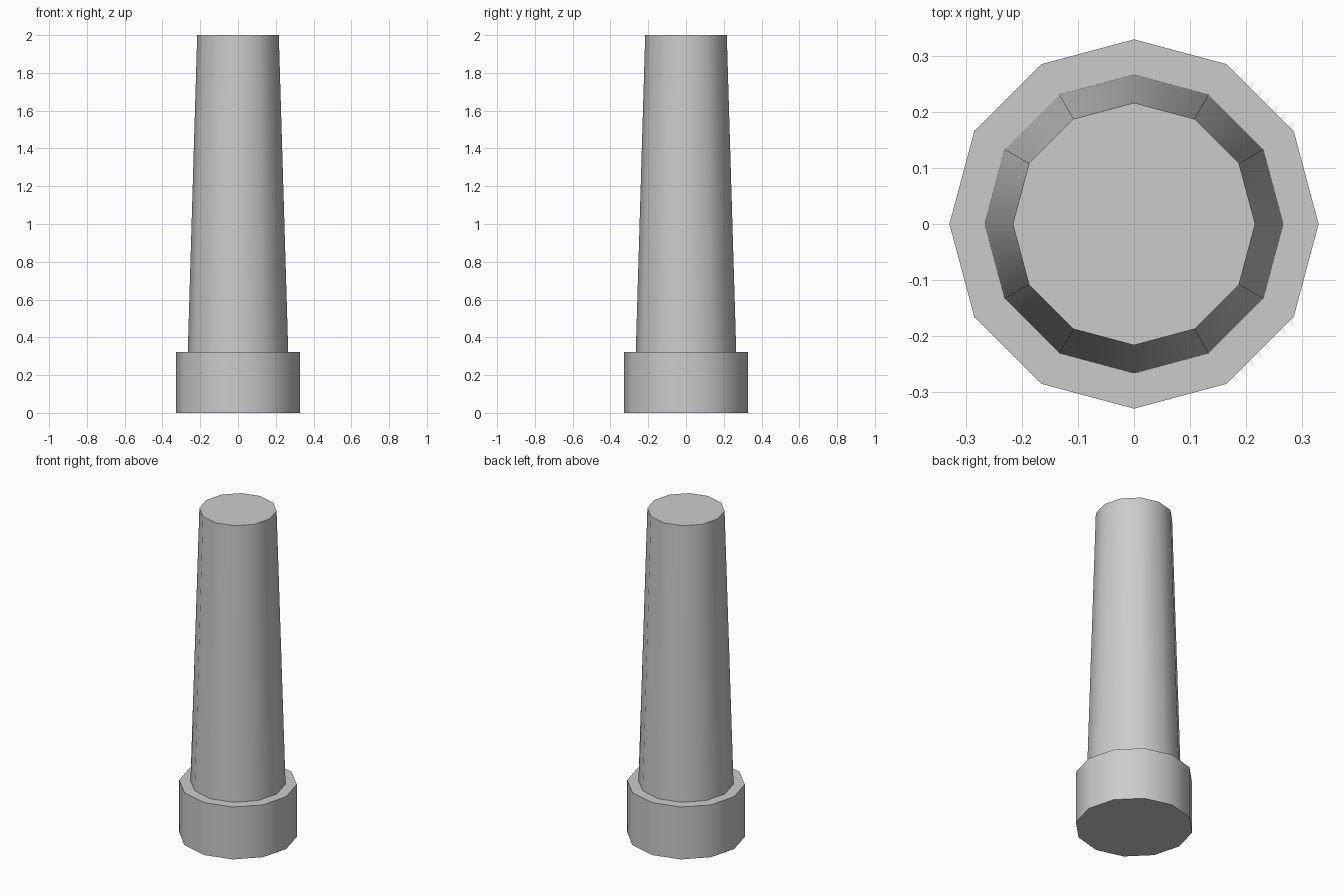
import bpy, bmesh
from math import cos, sin, pi, radians

if "Cube" in bpy.data.objects:
    bpy.data.objects.remove(bpy.data.objects["Cube"])

SIDES = 12
# Profile (radius, height): plinth block, ledge, tapered shaft
PROFILE = [(0.329, 0.0), (0.329, 0.322), (0.266, 0.322), (0.216, 2.0)]

# Twelve-sided column turned from the profile
bm = bmesh.new()
rings = [[bm.verts.new((r * cos(2 * pi * i / SIDES), r * sin(2 * pi * i / SIDES), z))
          for i in range(SIDES)] for r, z in PROFILE]
for low, high in zip(rings, rings[1:]):
    for i in range(SIDES):
        j = (i + 1) % SIDES
        bm.faces.new((low[i], low[j], high[j], high[i]))

# Flat bottom and top caps
bm.faces.new(rings[0][::-1])
bm.faces.new(rings[-1])
bmesh.ops.recalc_face_normals(bm, faces=bm.faces)

mesh = bpy.data.meshes.new("column")
bm.to_mesh(mesh)
bm.free()
column = bpy.data.objects.new("column", mesh)
bpy.context.collection.objects.link(column)

# Smooth sides, crisp rims
bpy.context.view_layer.objects.active = column
column.select_set(True)
bpy.ops.object.shade_smooth_by_angle(angle=radians(40))
